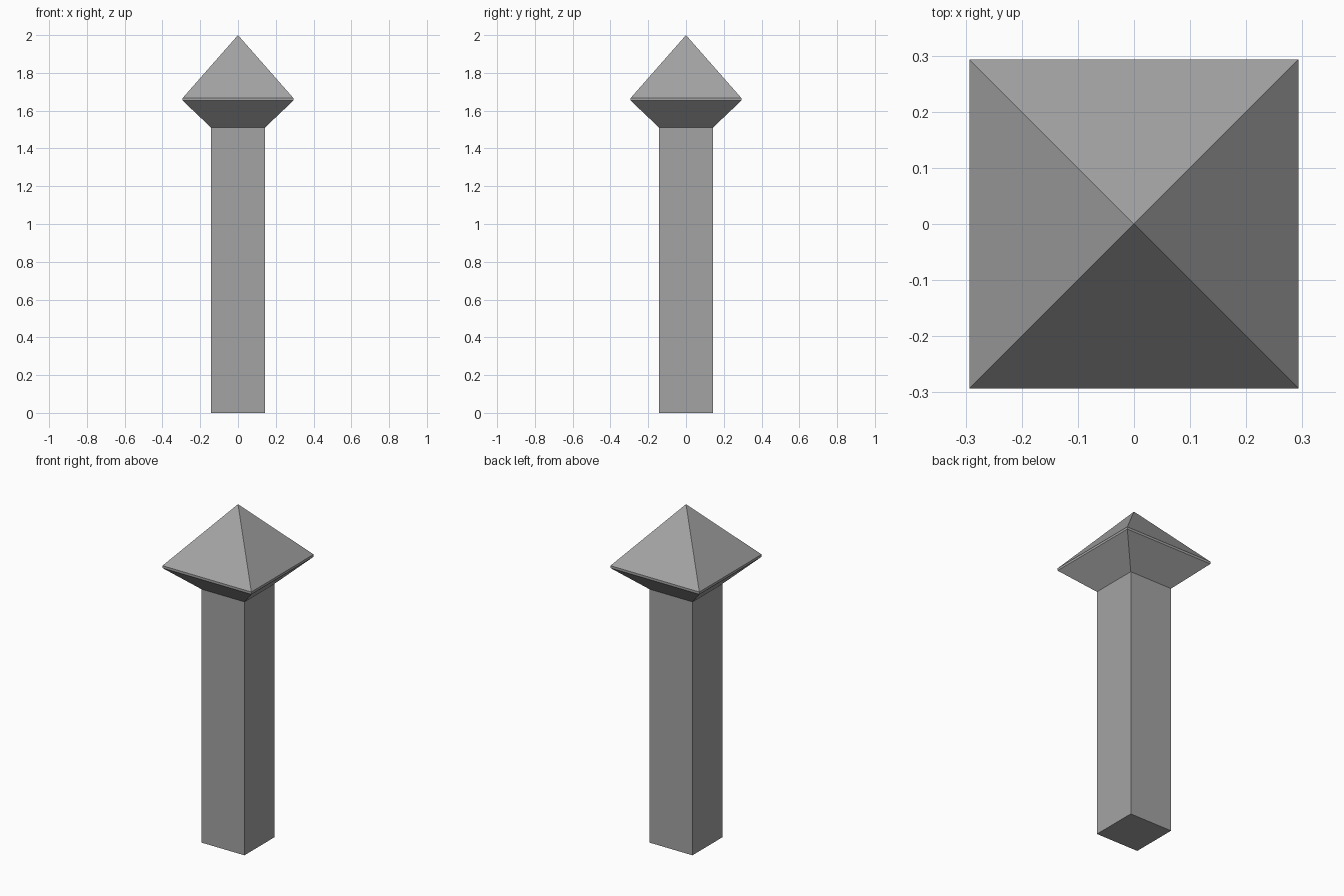
import bpy
import bmesh
from math import radians, sqrt

cube = bpy.data.objects.get("Cube")
if cube:
    bpy.data.objects.remove(cube, do_unlink=True)

# Plain grey stone
stone = bpy.data.materials.new("grey_stone")
stone.use_nodes = True
colour = (0.37, 0.37, 0.37, 1)
stone.diffuse_color = colour
stone.node_tree.nodes["Principled BSDF"].inputs["Base Color"].default_value = colour


def square_tiers(name, tiers, base=False, apex=None):
    """Stack square rings given as (half width, height) and skin them."""
    bm = bmesh.new()
    rings = [[bm.verts.new((sx * h, sy * h, z))
              for sx, sy in ((-1, -1), (1, -1), (1, 1), (-1, 1))]
             for h, z in tiers]
    for low, high in zip(rings, rings[1:]):
        for i in range(4):
            j = (i + 1) % 4
            bm.faces.new((low[i], low[j], high[j], high[i]))
    if base:
        bm.faces.new(rings[0][::-1])
    if apex is not None:
        tip = bm.verts.new((0, 0, apex))
        for i in range(4):
            bm.faces.new((rings[-1][i], rings[-1][(i + 1) % 4], tip))
    mesh = bpy.data.meshes.new(name)
    bm.to_mesh(mesh)
    bm.free()
    mesh.materials.append(stone)
    obj = bpy.data.objects.new(name, mesh)
    bpy.context.collection.objects.link(obj)
    return obj


# Square shaft, and a cap with flared underside, thin rim and pyramid top
square_tiers("post_shaft", [(0.142, 0), (0.142, 1.51)], base=True)
square_tiers("post_cap", [(0.142, 1.51), (0.293, 1.653), (0.293, 1.667)], apex=2)
